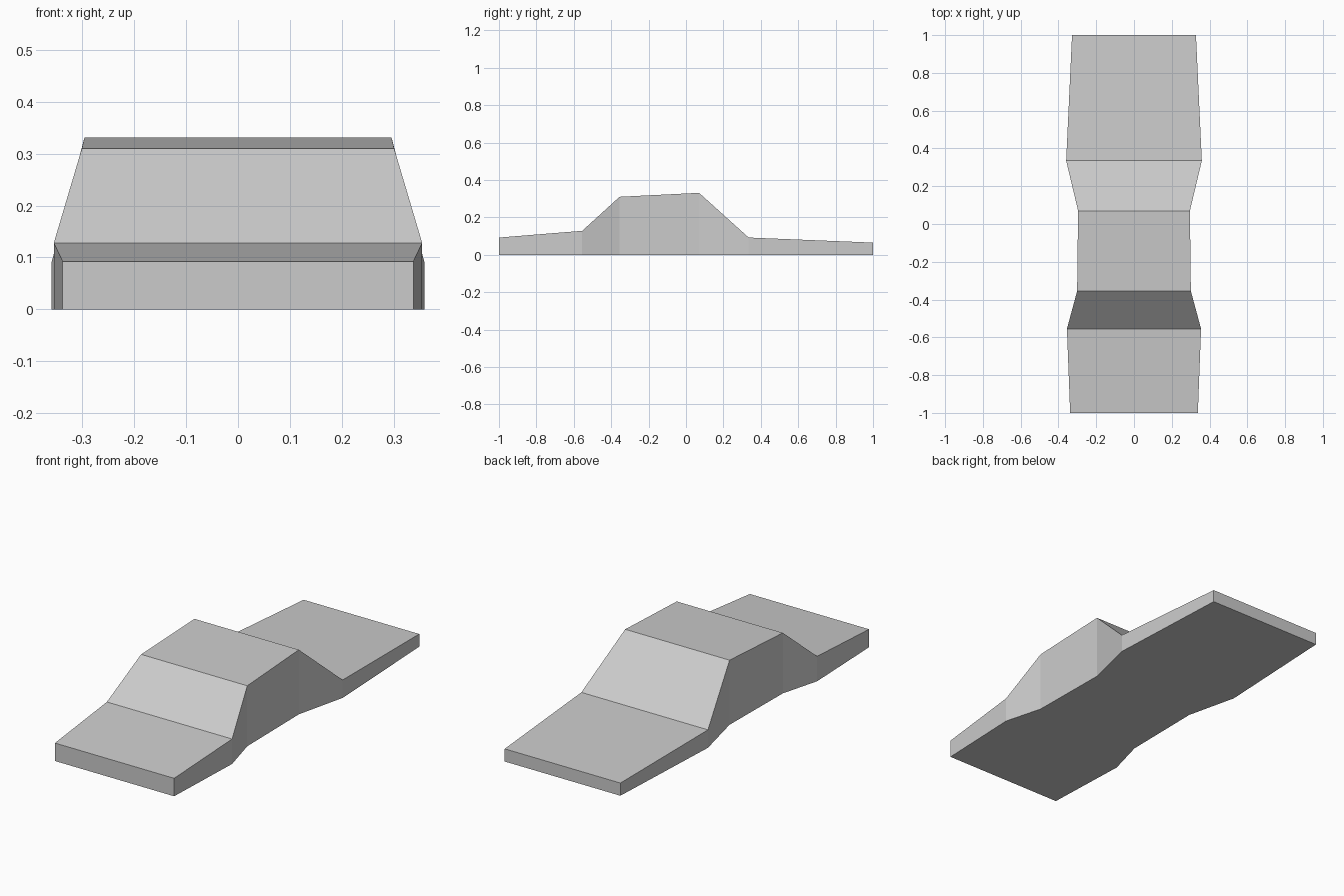
import bpy
import bmesh

cube = bpy.data.objects.get("Cube")
if cube:
    bpy.data.objects.remove(cube, do_unlink=True)

# One flat grey for the whole body
grey = bpy.data.materials.new("plain_grey")
grey.use_nodes = True
colour = (0.6, 0.6, 0.6, 1.0)
grey.diffuse_color = colour
grey.node_tree.nodes["Principled BSDF"].inputs["Base Color"].default_value = colour

# Cross-sections from front to back: y, half width, height
STATIONS = [
    (-1.0, 0.338, 0.092),    # front end of hood
    (-0.555, 0.355, 0.128),  # foot of front slope
    (-0.355, 0.301, 0.31),   # front edge of roof
    (0.07, 0.296, 0.331),    # back edge of roof
    (0.335, 0.359, 0.092),   # foot of rear slope
    (1.0, 0.328, 0.065),     # back end of deck
]


def build_body(name, stations):
    """Loft rectangular sections into one closed body."""
    bm = bmesh.new()
    rings = [
        [bm.verts.new(p) for p in ((-w, y, 0), (w, y, 0), (w, y, h), (-w, y, h))]
        for y, w, h in stations
    ]
    for a, b in zip(rings, rings[1:]):
        for i in range(4):
            j = (i + 1) % 4
            bm.faces.new((a[i], a[j], b[j], b[i]))
    bm.faces.new(rings[0])
    bm.faces.new(rings[-1])
    bmesh.ops.recalc_face_normals(bm, faces=bm.faces)
    mesh = bpy.data.meshes.new(name)
    bm.to_mesh(mesh)
    bm.free()
    mesh.materials.append(grey)
    obj = bpy.data.objects.new(name, mesh)
    bpy.context.collection.objects.link(obj)
    return obj


build_body("body", STATIONS)
